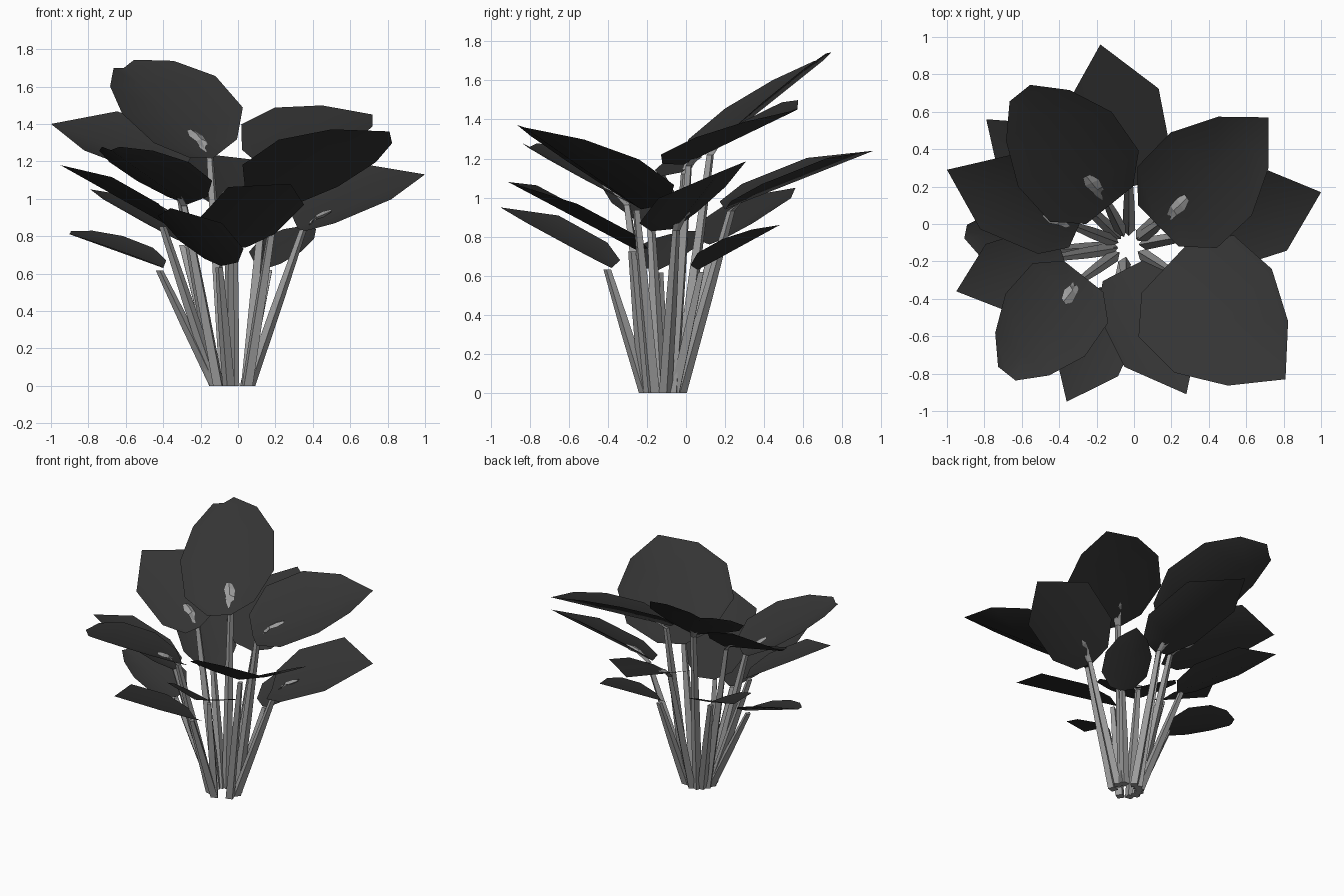
import bpy
import bmesh
from math import cos, sin, pi
from mathutils import Vector

if "Cube" in bpy.data.objects:
    bpy.data.objects.remove(bpy.data.objects["Cube"])


def make_material(name, level):
    mat = bpy.data.materials.new(name)
    mat.use_nodes = True
    colour = (level, level, level, 1)
    mat.diffuse_color = colour
    mat.node_tree.nodes["Principled BSDF"].inputs["Base Color"].default_value = colour
    return mat


leaf_grey = make_material("dark leaf grey", 0.034)
stem_grey = make_material("light stem grey", 0.34)

UP = Vector((0, 0, 1))
CROWN = Vector((-0.03, -0.12, 0))

# Leaf outlines: (position along the midrib, share of the half width)
ROUND = [(0, 0.5), (0.17, 0.98), (0.48, 1), (0.77, 0.62), (1, 0)]
BROAD = [(0, 0.5), (0.17, 0.95), (0.5, 1), (0.8, 0.68), (1, 0.22)]
POINTED = [(0, 0.5), (0.18, 0.93), (0.62, 0.95), (1, 0)]


def add_object(name, bm, material):
    mesh = bpy.data.meshes.new(name)
    bm.to_mesh(mesh)
    bm.free()
    mesh.materials.append(material)
    bpy.context.collection.objects.link(bpy.data.objects.new(name, mesh))


def add_leaf(name, base, tip, half, roll, outline):
    """Sheet folded up from its midrib; roll lifts the left edge."""
    flat = Vector((tip.x - base.x, tip.y - base.y, 0)).normalized()
    left = UP.cross(flat)
    bm = bmesh.new()
    rows = []
    for t, share in outline:
        rib = base.lerp(tip, t)
        offsets = (1, 0, -1) if share else (0,)
        rows.append([bm.verts.new(rib + share * (
            left * side * half + UP * (side * roll + abs(side) * 0.3 * half)))
            for side in offsets])
    for low, high in zip(rows, rows[1:]):
        for i in (0, 1):
            end = high if len(high) == 1 else (high[i], high[i + 1])
            bm.faces.new((low[i + 1], low[i], *end))
    for face in bm.faces:
        face.smooth = True
        face.normal_update()
        if face.normal.z < 0:
            face.normal_flip()
    add_object(name, bm, leaf_grey)


def add_stem(name, base, tip, knob):
    """Tapered square stalk from the crown, with a flat knob on some leaves."""
    forward = (Vector((base.x, base.y, 0)) - CROWN).normalized()
    across = UP.cross(forward)
    foot = CROWN + forward * 0.09
    joint = base.lerp(tip, 0.04) - UP * 0.02
    # Each ring: place, half width, depth direction
    path = [(foot, 0.034, forward), (foot.lerp(joint, 0.5), 0.03, forward),
            (joint, 0.02, forward)]
    if knob:
        lean = UP * 0.4
        path += [(base.lerp(tip, t) + UP * 0.02, width, lean)
                 for t, width in ((0.14, 0.03), (0.2, 0.04), (0.26, 0.02))]
    bm = bmesh.new()
    rings = []
    for place, radius, depth in path:
        angles = [pi * k / 2 for k in range(4)]
        rings.append([bm.verts.new(place + radius * (
            across * cos(a) + depth * sin(a))) for a in angles])
    for low, high in zip(rings, rings[1:]):
        for k in range(4):
            n = (k + 1) % 4
            bm.faces.new((low[k], low[n], high[n], high[k]))
    bm.faces.new(rings[0])
    bm.faces.new(rings[-1])
    bmesh.ops.recalc_face_normals(bm, faces=bm.faces)
    add_object(name, bm, stem_grey)


# Each leaf: name, midrib start, midrib end, half width, roll, outline, knob
leaves = [
    ("top_leaf", (-0.13, 0.1, 1.22), (-0.61, 0.7, 1.7), 0.32, -0.1, BROAD, True),
    ("back_leaf", (-0.02, 0.2, 0.94), (-0.18, 0.96, 1.24), 0.27, 0, POINTED, True),
    ("back_left_leaf", (0.13, -0.01, 1.17), (0.72, 0.57, 1.45), 0.31, 0.09, ROUND, True),
    ("left_leaf", (0.32, -0.06, 0.84), (1, 0.17, 1.13), 0.25, 0.1, POINTED, True),
    ("front_left_leaf", (0.17, -0.23, 0.94), (0.81, -0.83, 1.36), 0.38, -0.06, ROUND, False),
    ("front_leaf", (-0.06, -0.25, 0.73), (0.28, -0.91, 1.08), 0.24, -0.05, POINTED, False),
    ("low_front_leaf", (-0.09, -0.38, 0.64), (-0.36, -0.95, 0.95), 0.2, -0.02, POINTED, False),
    ("front_right_leaf", (-0.27, -0.28, 0.97), (-0.68, -0.8, 1.26), 0.27, 0, BROAD, True),
    ("right_leaf", (-0.38, -0.17, 0.86), (-0.95, -0.36, 1.18), 0.2, 0, POINTED, False),
    ("high_right_leaf", (-0.3, -0.02, 1.13), (-1, 0.29, 1.4), 0.23, -0.11, POINTED, True),
    ("back_right_leaf", (-0.28, 0.12, 0.76), (-0.79, 0.56, 1.05), 0.2, 0, POINTED, False),
    ("low_right_leaf", (-0.4, -0.14, 0.63), (-0.9, -0.04, 0.81), 0.17, -0.03, BROAD, False),
    ("low_back_leaf", (0.16, 0.06, 0.63), (0.38, 0.48, 0.86), 0.16, 0, ROUND, False),
]

for name, start, end, half, roll, outline, knob in leaves:
    base, tip = Vector(start), Vector(end)
    add_leaf(name, base, tip, half, roll, outline)
    add_stem(name.replace("leaf", "stem"), base, tip, knob)
